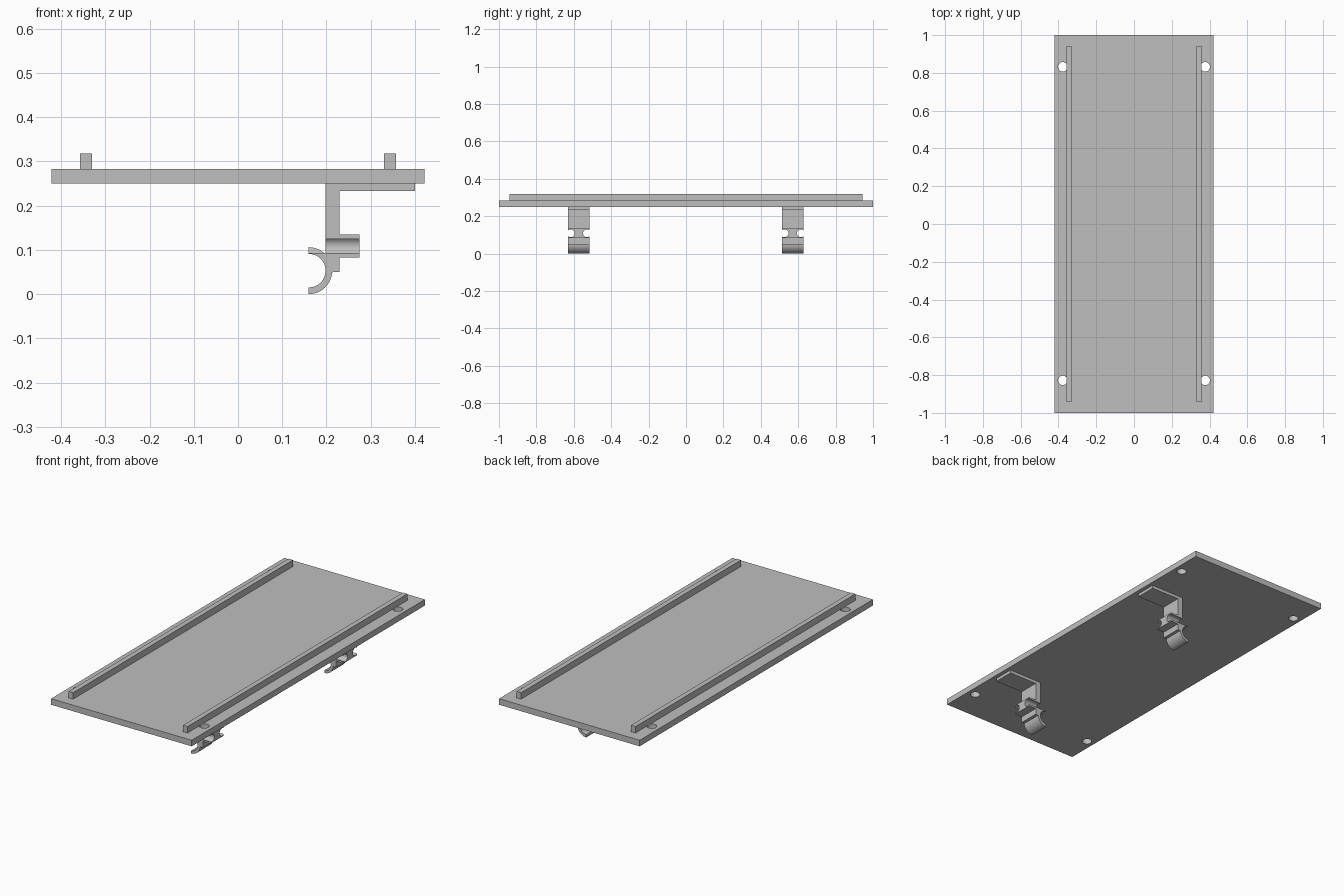
import bpy, bmesh, math
from mathutils import Matrix, Vector

cube = bpy.data.objects.get("Cube")
if cube:
    bpy.data.objects.remove(cube, do_unlink=True)

grey = bpy.data.materials.new("plain grey")
grey.use_nodes = True
grey.diffuse_color = (0.52, 0.52, 0.52, 1)
grey.node_tree.nodes["Principled BSDF"].inputs["Base Color"].default_value = grey.diffuse_color


def finish(bm, name):
    bmesh.ops.recalc_face_normals(bm, faces=bm.faces)
    mesh = bpy.data.meshes.new(name)
    bm.to_mesh(mesh)
    bm.free()
    mesh.materials.append(grey)
    ob = bpy.data.objects.new(name, mesh)
    bpy.context.collection.objects.link(ob)
    return ob


def box(name, low, high):
    low, high = Vector(low), Vector(high)
    bm = bmesh.new()
    bmesh.ops.create_cube(bm, size=1, matrix=Matrix.Translation((low + high) / 2)
                          @ Matrix.Diagonal((high - low).to_4d()))
    return finish(bm, name)


def drill(ob, centres, radius, depth, turn):
    """Cut round holes through an object."""
    bm = bmesh.new()
    for c in centres:
        bmesh.ops.create_cone(bm, cap_ends=True, segments=32, radius1=radius, radius2=radius,
                              depth=depth, matrix=Matrix.Translation(c) @ turn)
    cutter = finish(bm, "hole_cutter")
    cutter.hide_render = True
    mod = ob.modifiers.new("holes", 'BOOLEAN')
    mod.object, mod.operation, mod.solver = cutter, 'DIFFERENCE', 'EXACT'
    bpy.context.view_layer.objects.active = ob
    bpy.ops.object.modifier_apply(modifier=mod.name)
    bpy.data.objects.remove(cutter, do_unlink=True)


def smooth(ob):
    bpy.ops.object.select_all(action='DESELECT')
    ob.select_set(True)
    bpy.context.view_layer.objects.active = ob
    bpy.ops.object.shade_smooth_by_angle(angle=math.radians(30))


def arc(radius, start, end, steps):
    """Points on the clip ring, in the x-z plane."""
    angles = [math.radians(start + (end - start) * i / steps) for i in range(steps + 1)]
    return [(0.16 + radius * math.cos(a), 0.053 + radius * math.sin(a)) for a in angles]


# Shelf plate with four corner holes
plate = box("shelf_plate", (-0.422, -1, 0.25), (0.422, 1, 0.283))
drill(plate, [(x, y, 0.266) for x in (-0.377, 0.377) for y in (-0.828, 0.832)],
      0.025, 0.2, Matrix.Identity(4))
smooth(plate)

# Long rails on top
box("right_rail", (-0.357, -0.943, 0.283), (-0.33, 0.943, 0.318))
box("left_rail", (0.33, -0.943, 0.283), (0.357, 0.943, 0.318))

# Brackets: flange, stem, screw block and half-ring clip in one profile
profile = (arc(0.053, -90, -4, 14)
           + [(0.23, 0.05), (0.23, 0.083), (0.275, 0.083), (0.275, 0.135), (0.23, 0.135),
              (0.23, 0.233), (0.4, 0.233), (0.4, 0.25), (0.198, 0.25)]
           + arc(0.053, 44, 90, 8) + arc(0.038, 90, -90, 24))
half = 0.057
for name, y in (("front_bracket", -0.573), ("back_bracket", 0.57)):
    bm = bmesh.new()
    face = bm.faces.new([bm.verts.new((x, y - half, z)) for x, z in profile])
    side = bmesh.ops.extrude_face_region(bm, geom=[face])["geom"]
    bmesh.ops.translate(bm, vec=(0, half * 2, 0),
                        verts=[g for g in side if isinstance(g, bmesh.types.BMVert)])
    bracket = finish(bm, name)
    # Open screw grooves along both sides
    drill(bracket, [(0.22, y + s * 0.0435, 0.109) for s in (-1, 1)],
          0.021, 0.3, Matrix.Rotation(math.pi / 2, 4, 'Y'))
    smooth(bracket)
